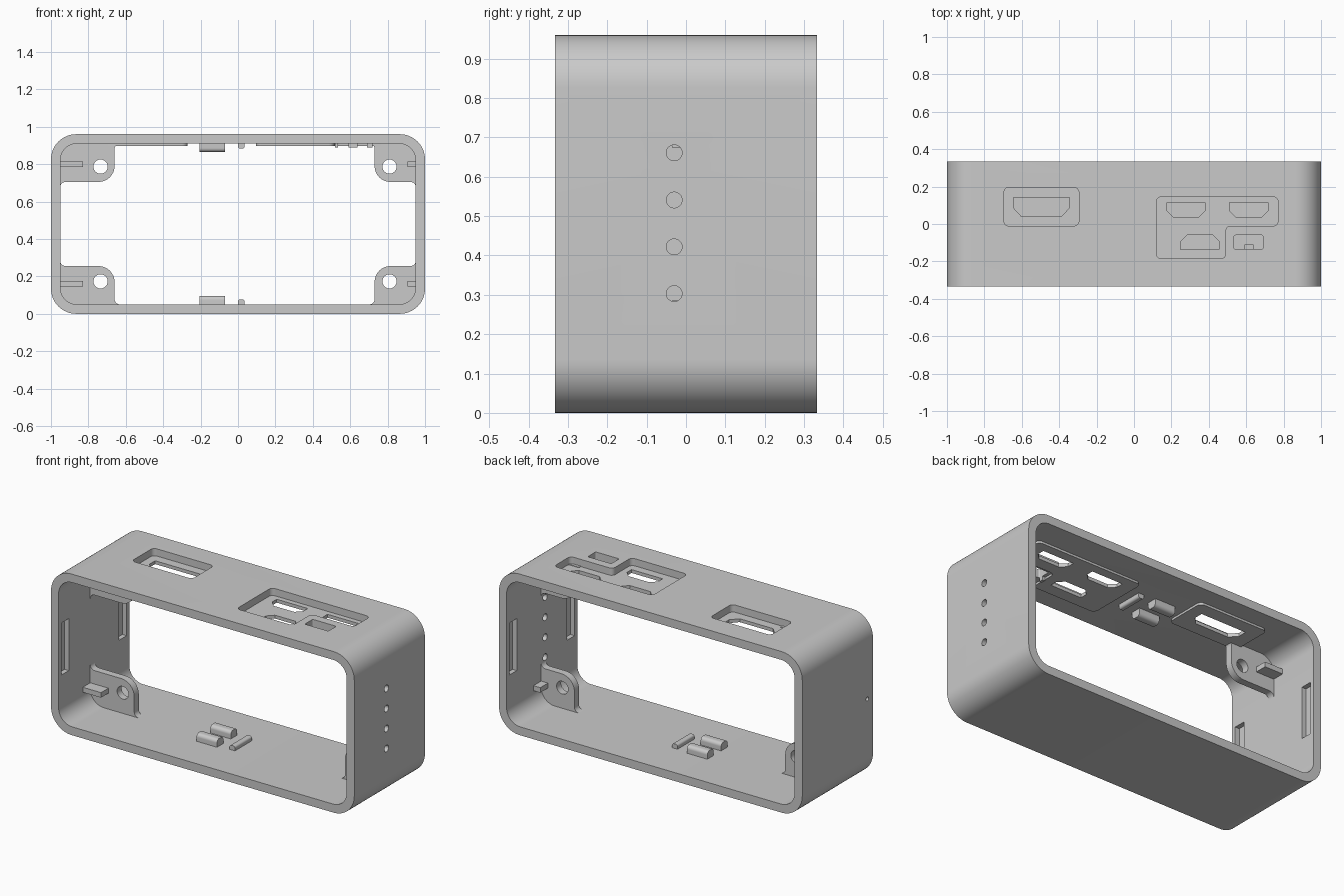
import bpy, bmesh, math
from mathutils import Vector

cube = bpy.data.objects.get("Cube")
if cube:
    bpy.data.objects.remove(cube, do_unlink=True)

grey = bpy.data.materials.new("matte_grey")
grey.use_nodes = True
COLOUR = (0.59, 0.59, 0.59, 1)
grey.diffuse_color = COLOUR
grey.node_tree.nodes["Principled BSDF"].inputs["Base Color"].default_value = COLOUR

DEPTH, TOP, WALL = 0.333, 0.96, 0.05
MID = TOP / 2


def rect(x0, x1, y0, y1):
    return [(x0, y0), (x1, y0), (x1, y1), (x0, y1)]


def rounded(points, radii, steps=8):
    """Fillet the corners of a polygon; radii is one number or one per corner."""
    if not isinstance(radii, list):
        radii = [radii] * len(points)
    pts, out = [Vector(p) for p in points], []
    for i, p in enumerate(pts):
        r = radii[i]
        if r == 0:
            out.append(p)
            continue
        a = (pts[i - 1] - p).normalized()
        b = (pts[(i + 1) % len(pts)] - p).normalized()
        half = a.angle(b) / 2
        centre = p + (a + b).normalized() * r / math.sin(half)
        reach = r / math.tan(half)
        start = (p + a * reach - centre).normalized()
        end = (p + b * reach - centre).normalized()
        out += [centre + start.slerp(end, k / steps).normalized() * r for k in range(steps + 1)]
    return out


def circle(cx, cy, r, n=32):
    return [(cx + r * math.cos(math.tau * k / n), cy + r * math.sin(math.tau * k / n))
            for k in range(n)]


def prism(name, outline, axis, lo, hi):
    """Extrude a flat outline along one axis."""
    place = {"x": lambda a, b: (lo, a, b), "y": lambda a, b: (a, lo, b),
             "z": lambda a, b: (a, b, lo)}[axis]
    bm = bmesh.new()
    face = bm.faces.new([bm.verts.new(place(*p)) for p in outline])
    ext = bmesh.ops.extrude_face_region(bm, geom=[face])["geom"]
    shift = Vector([(hi - lo) * (axis == c) for c in "xyz"])
    bmesh.ops.translate(bm, vec=shift, verts=[v for v in ext if isinstance(v, bmesh.types.BMVert)])
    bmesh.ops.recalc_face_normals(bm, faces=bm.faces)
    mesh = bpy.data.meshes.new(name)
    bm.to_mesh(mesh)
    bm.free()
    mesh.materials.append(grey)
    obj = bpy.data.objects.new(name, mesh)
    bpy.context.collection.objects.link(obj)
    return obj


def cut(obj, cutters):
    """Subtract every cutter and discard it."""
    for c in cutters:
        mod = obj.modifiers.new("cut", "BOOLEAN")
        mod.operation, mod.solver, mod.object = "DIFFERENCE", "EXACT", c
    bpy.context.view_layer.update()
    graph = bpy.context.evaluated_depsgraph_get()
    mesh = bpy.data.meshes.new_from_object(obj.evaluated_get(graph))
    obj.modifiers.clear()
    obj.data = mesh
    for c in cutters:
        bpy.data.objects.remove(c, do_unlink=True)


# Outer frame with its opening
frame = prism("frame", rounded(rect(-1, 1, 0, TOP), 0.135, 16), "y", -DEPTH, DEPTH)
opening = rounded(rect(-1 + WALL, 1 - WALL, WALL, TOP - WALL), 0.09, 16)
cuts = [prism("opening_cutter", opening, "y", -1, 1)]

# Connector recesses in the top wall
single = rect(-0.695, -0.295, -0.01, 0.195)
cluster = [(0.12, -0.185), (0.49, -0.185), (0.49, -0.01), (0.77, -0.01), (0.77, 0.145), (0.12, 0.145)]
cuts += [prism("recess_cutter", rounded(s, 0.025), "z", 0.88, 1.1) for s in (single, cluster)]
small_port = rounded(rect(0.535, 0.69, -0.135, -0.06), 0.008)
cuts.append(prism("small_port_cutter", small_port, "z", 0.88, 1.1))

# Indicator holes in the left wall, pin hole in the right wall
cuts += [prism("indicator_cutter", circle(-0.03, z, 0.02), "x", 0.9, 1.1)
         for z in (0.303, 0.422, 0.541, 0.661)]
cuts.append(prism("pin_hole_cutter", circle(-0.28, MID, 0.012), "x", -1.1, -0.9))

# Latch slots inside both side walls
for side in (-1, 1):
    for y in (-0.272, 0.272):
        slot = rect(y - 0.035, y + 0.035, MID - 0.155, MID + 0.155)
        cuts.append(prism("slot_cutter", slot, "x", *sorted((side * 0.9, side * 0.978))))
cut(frame, cuts)


def port(x, y, w, h, flip=1):
    """Plug-shaped hole with two chamfered corners on one side."""
    a, b = w / 2, h / 2 * flip
    c = min(w * 0.17, 0.04)
    return prism("port_cutter", [(x - a, y + b), (x - a, y - b * 0.1), (x - a + c, y - b),
                                 (x + a - c, y - b), (x + a, y - b * 0.1), (x + a, y + b)],
                 "z", 0.8, 1.1)


# Thin connector plates that floor the recesses
plate = prism("single_connector_plate", rounded(rect(-0.725, -0.27, -0.035, 0.22), 0.03), "z", 0.897, 0.917)
cut(plate, [port(-0.495, 0.092, 0.3, 0.097)])
wide = [(0.095, -0.21), (0.515, -0.21), (0.515, -0.035), (0.795, -0.035), (0.795, 0.17), (0.095, 0.17)]
cluster_plate = prism("cluster_connector_plate", rounded(wide, 0.03), "z", 0.897, 0.917)
cut(cluster_plate, [port(0.278, 0.075, 0.205, 0.078), port(0.613, 0.075, 0.205, 0.078),
                    port(0.352, -0.097, 0.205, 0.078, -1)])

# Small retainers beside and beneath the small port
for x0, x1 in ((0.518, 0.535), (0.59, 0.64), (0.69, 0.72)):
    prism("small_port_retainer", rect(x0, x1, -0.135, -0.11), "z", 0.888, 0.912)

# Screw tabs in the four corners, with their ribs
parts = [frame, plate, cluster_plate]
for side, width, hole, rib in ((-1, 0.29, 0.735, 0.83), (1, 0.22, 0.81, 0.905)):
    for up in (-1, 1):
        label = ("right" if side < 0 else "left") + ("_upper" if up > 0 else "_lower")
        h, f, r, e = 0.205, 0.03, 0.028, -0.01
        shape = rounded([(e, e), (width + f, e), (width + f, 0), (width, 0), (width, h),
                         (0, h), (0, h + f), (e, h + f)],
                        [0, 0, 0, r, 0.085, r, 0, 0])
        edge = MID - WALL
        outline = [(side * (0.95 - x), MID + up * (edge - z)) for x, z in shape]
        tab = prism(label + "_screw_tab", outline, "y", -0.035, 0.008)
        cut(tab, [prism("screw_cutter", circle(side * hole, MID + up * 0.307, 0.038), "y", -0.5, 0.5)])
        z = MID + up * 0.32
        bar = rect(*sorted((side * rib, side * 0.96)), z - 0.015, z + 0.015)
        parts += [tab, prism(label + "_rib", bar, "y", -0.105, 0.08)]

# Rounded retaining bars on the floor and ceiling
for up, label in ((-1, "floor"), (1, "ceiling")):
    def wall_z(h):
        return MID + up * (MID - WALL + 0.005 - h)

    def dome(centre, half, height):
        ring = rounded(rect(centre - half, centre + half, 0, height), [0, 0, half * 0.7, half * 0.7])
        return [(p[0], wall_z(p[1])) for p in ring]

    for y in (-0.068, 0.062):
        parts.append(prism(label + "_long_bar", dome(y, 0.03, 0.05), "x", -0.205, -0.07))
    parts.append(prism(label + "_cross_bar", dome(0.018, 0.018, 0.032), "y", -0.08, 0.08))

# Smooth the curves and keep the edges crisp
bpy.ops.object.select_all(action="DESELECT")
for obj in parts:
    obj.select_set(True)
bpy.context.view_layer.objects.active = frame
bpy.ops.object.shade_smooth_by_angle(angle=math.radians(30))
